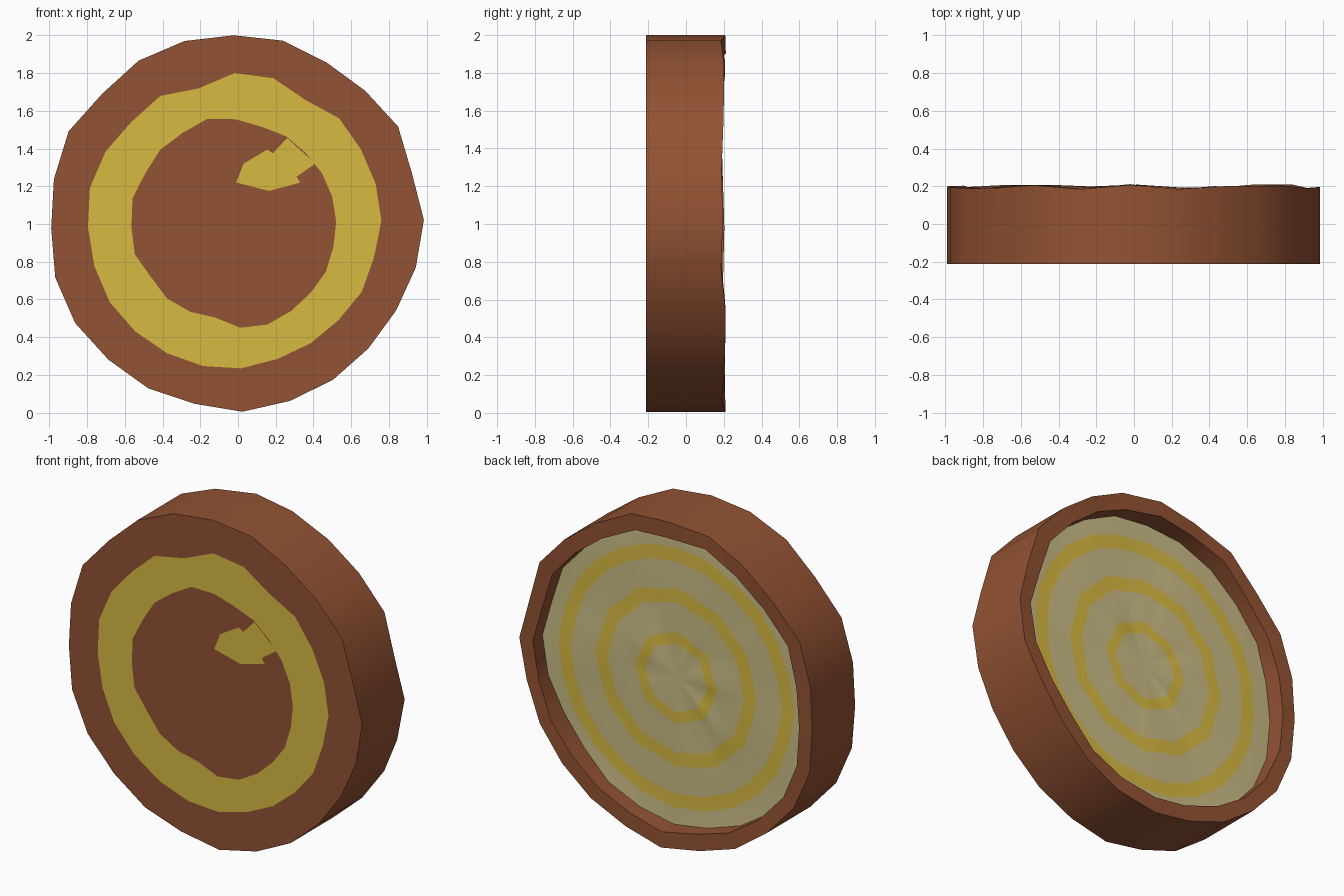
import bpy, math, random

if "Cube" in bpy.data.objects:
    bpy.data.objects.remove(bpy.data.objects["Cube"])
random.seed(4)
N = 24


def material(name, rgb):
    m = bpy.data.materials.new(name)
    m.diffuse_color = (*rgb, 1)
    m.use_nodes = True
    m.node_tree.nodes["Principled BSDF"].inputs["Base Color"].default_value = m.diffuse_color
    return m


BARK = material("bark_brown", (0.29, 0.085, 0.033))
RING = material("ring_yellow", (0.68, 0.49, 0.055))
WOOD = material("pale_wood", (0.60, 0.51, 0.24))


def loop(radii, ys):
    """Closed loop of N points, clockwise from the top as seen from the front."""
    pts = []
    for i in range(N):
        a = math.radians(15 * i - 1.3)
        pts.append((radii[i] * math.sin(a), ys[i], 1 + radii[i] * math.cos(a)))
    return pts


def loft(name, loops, mats, band_mats, start=None, end=None):
    """Skin consecutive loops; optional centre points close the two ends."""
    verts = [p for l in loops for p in l]
    faces, ids = [], []
    for k in range(len(loops) - 1):
        for i in range(N):
            j = (i + 1) % N
            faces.append((k * N + i, k * N + j, (k + 1) * N + j, (k + 1) * N + i))
            ids.append(band_mats[k])
    for centre, base, flip in ((start, 0, False), (end, (len(loops) - 1) * N, True)):
        if centre:
            verts.append(centre)
            c = len(verts) - 1
            for i in range(N):
                j = (i + 1) % N
                faces.append((c, base + i, base + j) if flip else (c, base + j, base + i))
                ids.append(band_mats[-1])
    me = bpy.data.meshes.new(name)
    me.from_pydata(verts, [], faces)
    for m in mats:
        me.materials.append(m)
    for p, i in zip(me.polygons, ids):
        p.material_index = i
    me.update()
    ob = bpy.data.objects.new(name, me)
    bpy.context.collection.objects.link(ob)
    bpy.ops.object.select_all(action='DESELECT')
    ob.select_set(True)
    bpy.context.view_layer.objects.active = ob
    # make all faces point outward consistently
    bpy.ops.object.mode_set(mode='EDIT')
    bpy.ops.mesh.select_all(action='SELECT')
    bpy.ops.mesh.normals_make_consistent(inside=False)
    bpy.ops.object.mode_set(mode='OBJECT')
    bpy.ops.object.shade_smooth_by_angle(angle=math.radians(30))
    return ob


def wavy(y, amount):
    return [y + random.uniform(-amount, amount) for _ in range(N)]


# Bark: flat front, irregular side wall, uneven raised rim and recessed inner wall
outer = [1.0, 1.0, .976, .976, .993, .96, .985, .97, .955, .955, .967, .977,
         .995, .98, .992, .994, 1.01, 1.009, .99, 1.004, 1.023, .997, 1.013, 1.01]
inner = [r * 0.908 + random.uniform(-.008, .008) for r in outer]
rim = wavy(0.197, 0.014)
loft("bark", [loop(outer, [-0.213] * N), loop(outer, rim),
              loop(inner, [y - random.uniform(-.004, .01) for y in rim]),
              loop(inner, [0.07] * N)],
     [BARK], [0, 0, 0], start=(0, -0.213, 1))


# Growth rings on the recessed back face: fewer corners toward the middle
def growth_loop(r, sides):
    radii = []
    for i in range(N):
        a = 2 * math.pi * i / N % (2 * math.pi / sides)
        radii.append(r * math.cos(math.pi / sides) / math.cos(a - math.pi / sides))
    return radii


wood_loops = [loop([r + .003 for r in inner], wavy(0.09, 0.008))]
for r_out, r_in, sides in ((.79, .705, 24), (.545, .46, 12), (.28, .21, 8)):
    ys = wavy(0.092, 0.008)
    wood_loops.append(loop(growth_loop(r_out, sides), ys))
    wood_loops.append(loop(growth_loop(r_in, sides), ys))
wood = loft("wood_rings", wood_loops, [WOOD, RING], [0, 1, 0, 1, 0, 1],
            end=(0, 0.092, 1))
for p in wood.data.polygons[-N:]:
    p.material_index = 0
if wood.data.polygons[0].normal.y < 0:
    wood.data.flip_normals()

# Yellow ring lying on the front face
f_out = [.80, .795, .748, .775, .762, .76, .76, .742, .748, .737, .74, .745,
         .765, .775, .781, .788, .796, .793, .795, .808, .80, .782, .794, .748]
f_in = [.555, .53, .53, .52, .52, .52, .52, .52, .53, .53, .54, .555,
        .55, .51, .53, .545, .54, .57, .565, .575, .56, .57, .565, .58]
front = loft("front_ring", [loop(f_out, [-0.2145] * N), loop(f_in, [-0.2145] * N)],
             [RING], [0])
if front.data.polygons[0].normal.y > 0:
    front.data.flip_normals()

# Small curl of the front ring toward the middle
curl = [(.26, 1.455), (.41, 1.32), (.31, 1.25), (.33, 1.22), (.165, 1.175),
        (-.01, 1.22), (.03, 1.32), (.155, 1.395), (.185, 1.375)]
me = bpy.data.meshes.new("front_curl")
me.from_pydata([(x, -0.2145, z) for x, z in curl], [], [tuple(range(len(curl)))[::-1]])
me.materials.append(RING)
me.update()
if me.polygons[0].normal.y > 0:
    me.flip_normals()
bpy.context.collection.objects.link(bpy.data.objects.new("front_curl", me))
